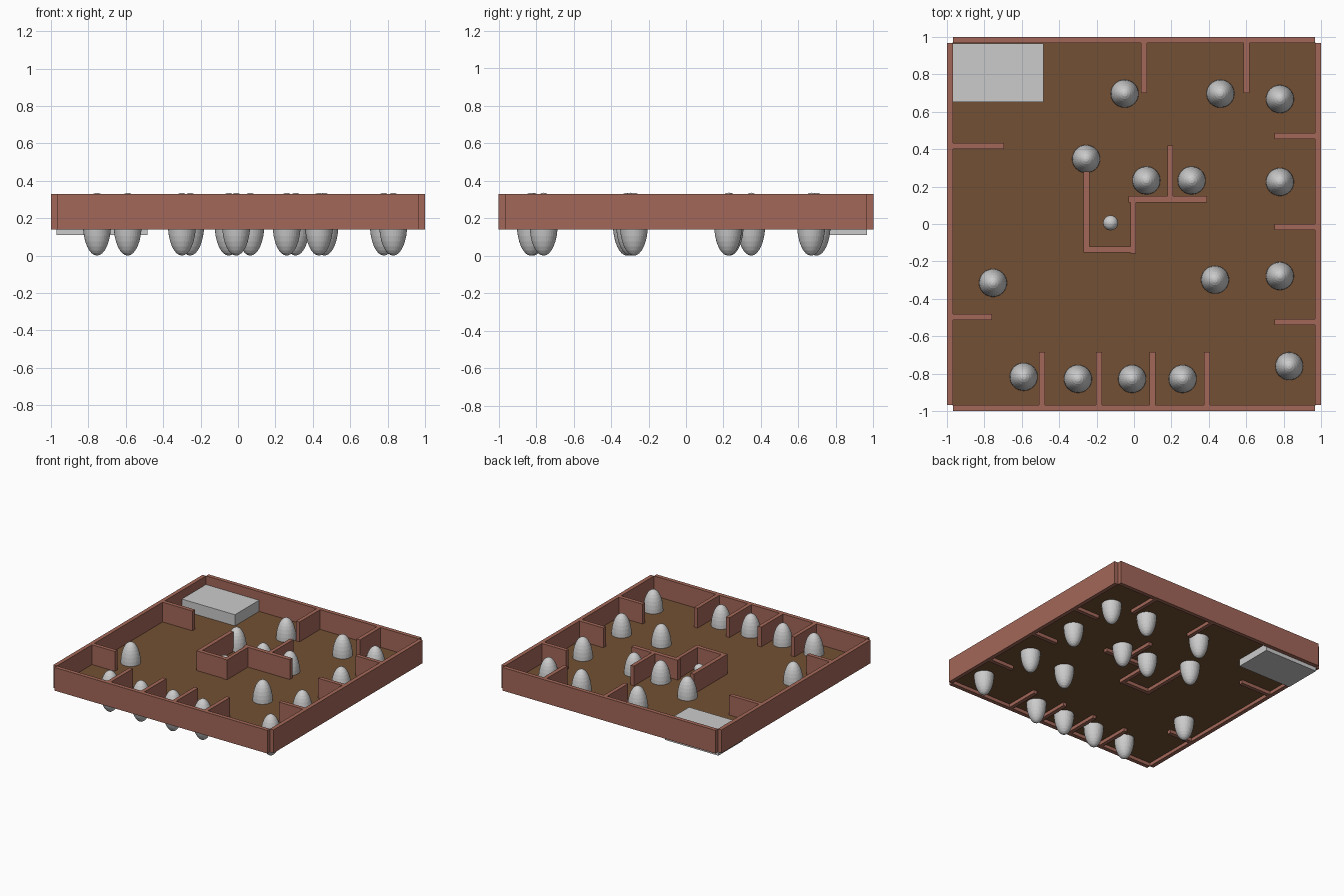
import bpy
import bmesh

if "Cube" in bpy.data.objects:
    bpy.data.objects.remove(bpy.data.objects["Cube"])


def material(name, rgb):
    m = bpy.data.materials.new(name)
    m.diffuse_color = (*rgb, 1)
    m.use_nodes = True
    m.node_tree.nodes["Principled BSDF"].inputs["Base Color"].default_value = m.diffuse_color
    return m


WALL = material("wall_brown_red", (0.37, 0.137, 0.10))
FLOOR = material("floor_brown", (0.17, 0.08, 0.033))
FLOOR_Z, BASE, TOP = 0.168, 0.14, 0.33


def finish(name, bm, mat=None):
    me = bpy.data.meshes.new(name)
    bm.to_mesh(me)
    bm.free()
    ob = bpy.data.objects.new(name, me)
    if mat:
        me.materials.append(mat)
    bpy.context.collection.objects.link(ob)
    return ob


def box(name, x0, x1, y0, y1, z0=BASE, z1=TOP, mat=WALL):
    bm = bmesh.new()
    bmesh.ops.create_cube(bm, size=1)
    for v in bm.verts:
        v.co.x = x1 if v.co.x > 0 else x0
        v.co.y = y1 if v.co.y > 0 else y0
        v.co.z = z1 if v.co.z > 0 else z0
    return finish(name, bm, mat)


def ellipsoid(name, x, y, z, r, h):
    bm = bmesh.new()
    bmesh.ops.create_uvsphere(bm, u_segments=32, v_segments=16, radius=1)
    bmesh.ops.scale(bm, vec=(r, r, h), verts=bm.verts)
    ob = finish(name, bm)
    ob.location = (x, y, z)
    return ob


# Floor sheet
bm = bmesh.new()
bmesh.ops.create_grid(bm, x_segments=1, y_segments=1, size=0.97)
finish("floor", bm, FLOOR).location.z = FLOOR_Z

# Outer walls with open corner notches
for s, side in ((-1, "front"), (1, "back")):
    box(side + "_wall", -0.967, 0.967, *sorted((s * 0.967, s)))
for s, side in ((-1, "left"), (1, "right")):
    box(side + "_wall", *sorted((s * 0.967, s)), -0.967, 0.967)

# Stall dividers along each outer wall
T = 0.016
for x in (0.053, 0.602):
    box("back_divider", x - T, x + T, 0.70, 0.967)
for x in (-0.492, -0.188, 0.10, 0.39):
    box("front_divider", x - T, x + T, -0.967, -0.685)
for y in (0.47, -0.015, -0.525):
    box("right_divider", 0.75, 0.967, y - T, y + T)
for y, end in ((0.418, -0.695), (-0.497, -0.76)):
    box("left_divider", -0.967, end, y - T, y + T)

# Central partition
box("center_left_partition", -0.27, -0.237, -0.15, 0.28)
box("center_front_partition", -0.27, 0.005, -0.153, -0.12)
box("center_right_partition", -0.02, 0.01, -0.158, 0.148)
box("center_cross_partition", -0.03, 0.39, 0.115, 0.15)
box("center_back_partition", 0.178, 0.208, 0.15, 0.42)

# Corner platform
box("platform", -0.97, -0.485, 0.653, 0.965, 0.11, 0.26, None)

# Tall egg-shaped markers, centred on the floor
for x, y in ((-0.05, 0.697), (0.462, 0.697), (0.78, 0.668), (0.78, 0.225),
             (0.78, -0.278), (0.83, -0.76), (0.433, -0.298), (0.066, 0.233),
             (0.308, 0.233), (-0.256, 0.348), (-0.754, -0.315),
             (-0.59, -0.817), (-0.30, -0.828), (-0.01, -0.828), (0.26, -0.828)):
    ellipsoid("egg_marker", x, y, FLOOR_Z, 0.075, FLOOR_Z)

# Small ball in the central nook
ellipsoid("small_ball", -0.125, 0.006, 0.23, 0.04, 0.04)
